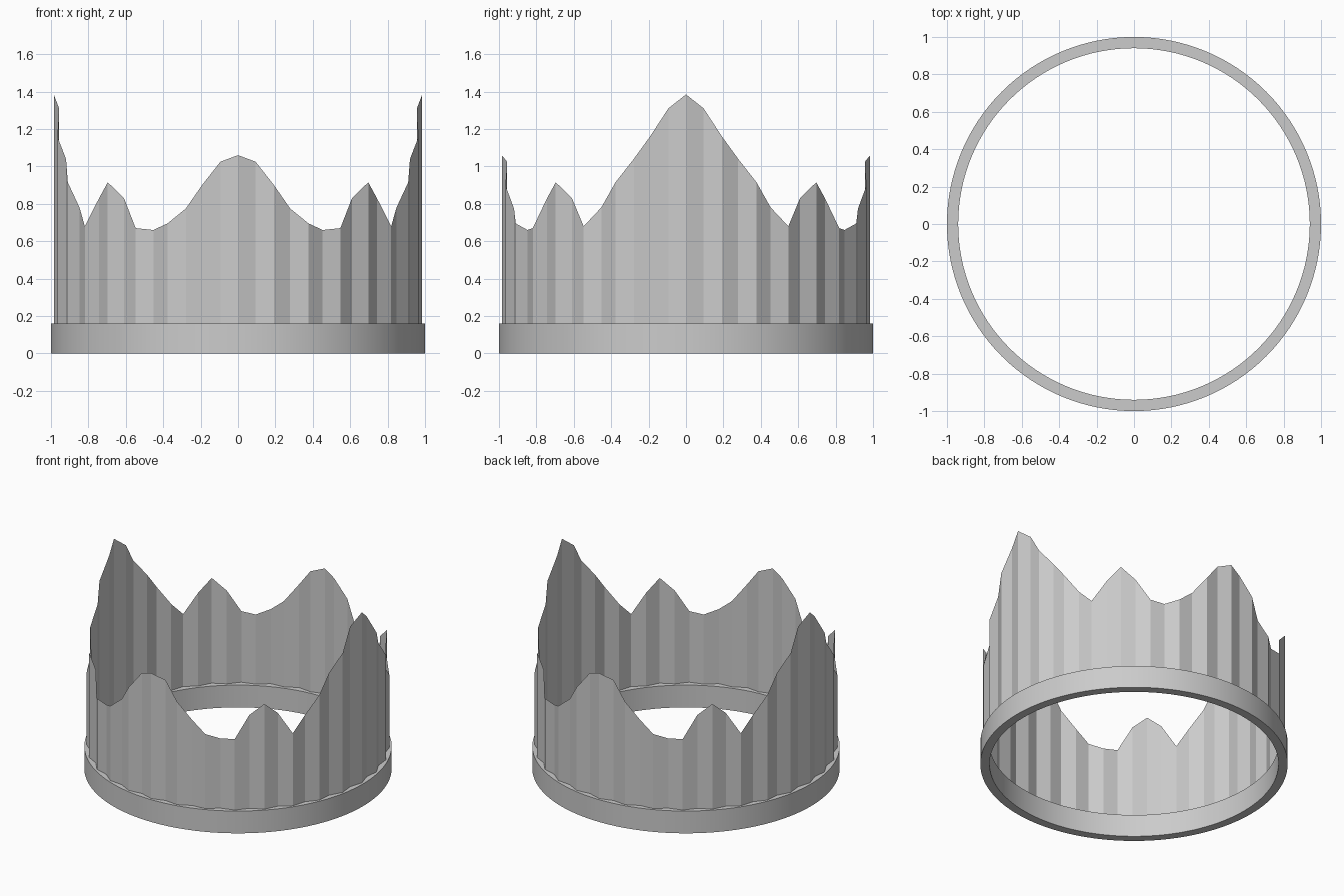
import bpy, bmesh
from math import sin, cos, pi

if "Cube" in bpy.data.objects:
    bpy.data.objects.remove(bpy.data.objects["Cube"])


def make_object(name, bm):
    mesh = bpy.data.meshes.new(name)
    bm.to_mesh(mesh)
    bm.free()
    obj = bpy.data.objects.new(name, mesh)
    bpy.context.collection.objects.link(obj)
    return obj


def ring_loop(bm, count, radius, height):
    """Loop of vertices starting at the front (-y); radius and height are functions of the index."""
    return [bm.verts.new((radius(i) * sin(2 * pi * i / count),
                          -radius(i) * cos(2 * pi * i / count),
                          height(i))) for i in range(count)]


def bridge(bm, a, b):
    n = len(a)
    for i in range(n):
        j = (i + 1) % n
        bm.faces.new((a[i], a[j], b[j], b[i]))


# Base band: rectangular section swept round, smooth with sharp rims
bm = bmesh.new()
section = [(1.0, 0.0), (1.0, 0.16), (0.94, 0.16), (0.94, 0.0)]
loops = [ring_loop(bm, 128, lambda i, r=r: r, lambda i, z=z: z) for r, z in section]
for k in range(4):
    bridge(bm, loops[k], loops[(k + 1) % 4])
band = make_object("base_band", bm)
bpy.context.view_layer.objects.active = band
band.select_set(True)
bpy.ops.object.shade_smooth_by_angle()

# Pleated wall: thin sheet, peaks mirrored from one quarter (front to side)
quarter = [1.06, 1.025, 0.90, 0.775, 0.695, 0.66, 0.67, 0.83, 0.915,
           0.83, 0.68, 0.78, 0.915, 1.04, 1.16, 1.31, 1.385]
half = quarter + quarter[-2::-1]
heights = half + half[-2:0:-1]
pleat = lambda i: 0.985 if i % 2 == 0 else 0.961

bm = bmesh.new()
bottom = ring_loop(bm, 64, pleat, lambda i: 0.16)
top = ring_loop(bm, 64, pleat, lambda i: heights[i])
bridge(bm, bottom, top)
make_object("pleated_wall", bm)
